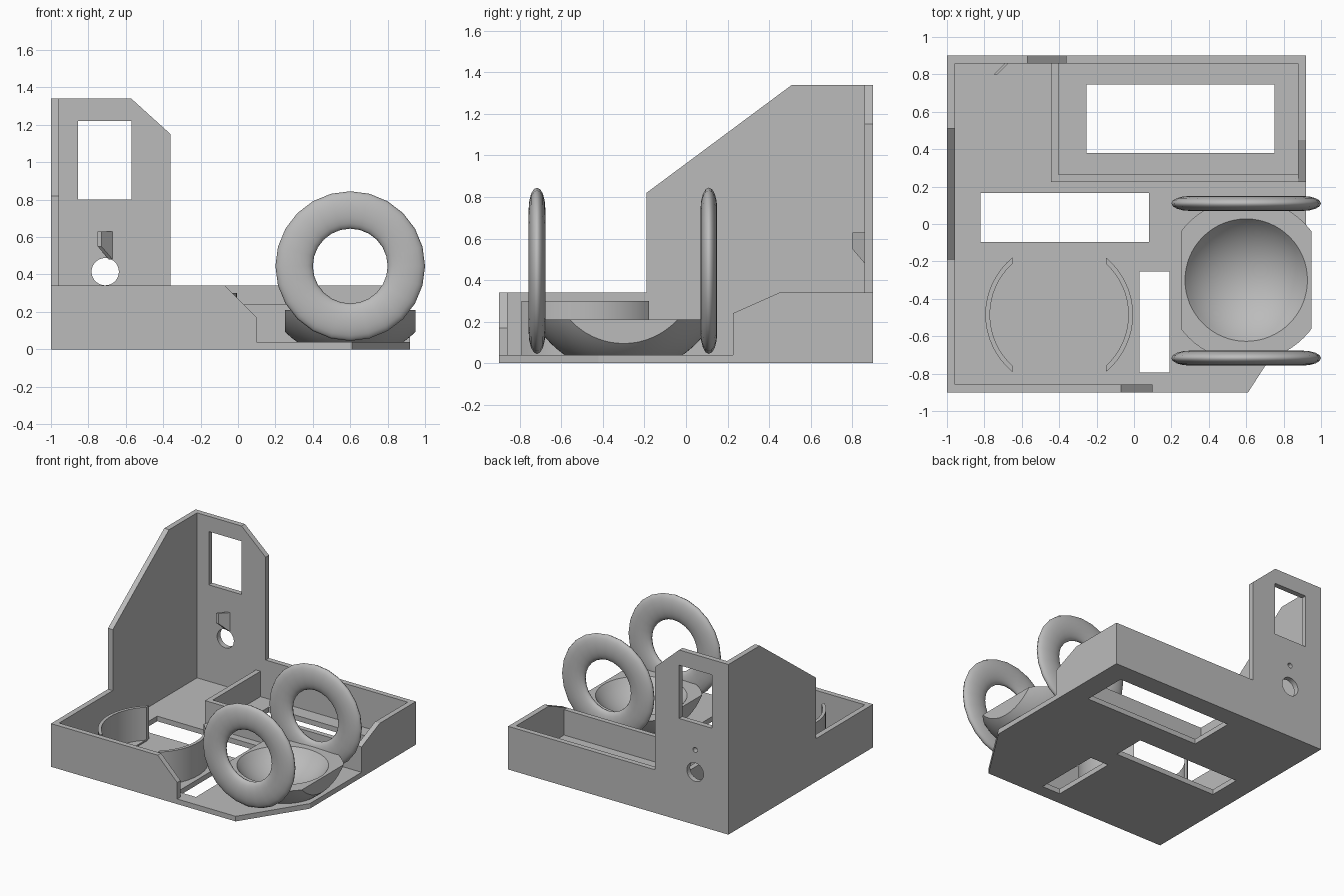
import bpy, bmesh
from math import pi, sin, cos, acos, sqrt, radians
from mathutils import Vector

if "Cube" in bpy.data.objects:
    bpy.data.objects.remove(bpy.data.objects["Cube"], do_unlink=True)

GREY = (0.5, 0.5, 0.5, 1)
grey = bpy.data.materials.new("plain_grey")
grey.use_nodes = True
grey.diffuse_color = GREY
grey.node_tree.nodes["Principled BSDF"].inputs["Base Color"].default_value = GREY


def activate(obj):
    bpy.ops.object.select_all(action="DESELECT")
    obj.select_set(True)
    bpy.context.view_layer.objects.active = obj


def finish(name, bm, smooth=None):
    bmesh.ops.recalc_face_normals(bm, faces=bm.faces[:])
    mesh = bpy.data.meshes.new(name)
    bm.to_mesh(mesh)
    bm.free()
    mesh.materials.append(grey)
    obj = bpy.data.objects.new(name, mesh)
    bpy.context.collection.objects.link(obj)
    if smooth:
        activate(obj)
        bpy.ops.object.shade_smooth_by_angle(angle=radians(smooth))
    return obj


def prism(name, axis, points, a, b, smooth=None, shear=None):
    """Extrude a 2D profile along an axis from a to b."""
    place = {"x": lambda p, t: (t, p[0], p[1]),
             "y": lambda p, t: (p[0], t, p[1]),
             "z": lambda p, t: (p[0], p[1], t)}[axis]
    bm = bmesh.new()
    face = bm.faces.new([bm.verts.new(place(p, a)) for p in points])
    new = bmesh.ops.extrude_face_region(bm, geom=[face])["geom"]
    step = Vector(place((0, 0), b - a))
    bmesh.ops.translate(bm, vec=step, verts=[v for v in new if isinstance(v, bmesh.types.BMVert)])
    if shear is not None:
        for v in bm.verts:
            v.co.x += v.co.y - shear
    return finish(name, bm, smooth)


def rect(u0, u1, v0, v1):
    return [(u0, v0), (u1, v0), (u1, v1), (u0, v1)]


def disc(u, v, r, n=32):
    return [(u + r * cos(2 * pi * i / n), v + r * sin(2 * pi * i / n)) for i in range(n)]


def cut(obj, axis, outline, a, b):
    """Cut a hole of the given outline through an object."""
    cutter = prism("cutter", axis, outline, a, b)
    cutter.hide_render = True
    mod = obj.modifiers.new("hole", "BOOLEAN")
    mod.operation = "DIFFERENCE"
    mod.solver = "EXACT"
    mod.object = cutter
    activate(obj)
    bpy.ops.object.modifier_apply(modifier=mod.name)
    bpy.data.objects.remove(cutter, do_unlink=True)


L, R, B, F = -1.0, 0.92, 0.9, -0.9       # outer sides
T, FLOOR, RIM = 0.042, 0.04, 0.34        # wall thickness, floor top, rim height

# Floor with a cut corner and three openings
base = prism("base_plate", "z",
             [(L, F), (0.61, F), (R, -0.42), (R, B), (L, B)], 0, FLOOR)
for hole in (rect(-0.82, 0.08, -0.095, 0.165),
             rect(0.03, 0.19, -0.795, -0.255),
             rect(-0.255, 0.75, 0.38, 0.745)):
    cut(base, "z", hole, -0.1, 0.1)

# Outer walls
prism("right_side_tall_wall", "x",
      [(F, FLOOR), (B, FLOOR), (B, 1.34), (0.51, 1.34), (-0.19, 0.82), (-0.19, RIM), (F, RIM)],
      L, L + T)
back = prism("back_wall", "y",
             [(L + T, FLOOR), (R, FLOOR), (R, RIM), (-0.36, RIM), (-0.36, 1.15),
              (-0.57, 1.34), (L + T, 1.34)], B - T, B)
cut(back, "y", rect(-0.855, -0.57, 0.8, 1.22), 0.8, 1)
cut(back, "y", disc(-0.71, 0.415, 0.073), 0.8, 1)
cut(back, "y", disc(-0.71, 0.59, 0.02, 16), 0.8, 1)
prism("front_wall", "y",
      [(L + T, FLOOR), (0.1, FLOOR), (0.1, 0.17), (-0.07, RIM), (L + T, RIM)], F, F + T)
prism("left_side_wall", "x",
      [(0.225, FLOOR), (B - T, FLOOR), (B - T, RIM), (0.45, RIM), (0.225, 0.24)], R - T, R)

# Inner tray partitions
prism("tray_side_partition", "z", rect(-0.445, -0.405, 0.225, B - T), FLOOR, 0.24)
prism("tray_front_partition", "z", rect(-0.405, R - T, 0.225, 0.265), FLOOR, 0.24)

# Slanted deflector on the back wall
prism("deflector", "x", [(0.8, 0.63), (0.86, 0.63), (0.86, 0.48), (0.8, 0.55)],
      -0.69, -0.67, shear=0.86)


# Pair of curved holder walls with a low strip across each
def arc(r, side, chord=0.25, n=16):
    half = acos(chord / r)
    angles = [half * (2 * i / n - 1) for i in range(n + 1)]
    return [(-0.4 + side * r * cos(t), -0.485 + r * sin(t)) for t in angles]


for side, label in ((-1, "right"), (1, "left")):
    prism(label + "_holder_wall", "z", arc(0.395, side) + arc(0.37, side)[::-1],
          FLOOR, 0.3, smooth=30)
    x = -0.4 + side * 0.245
    prism(label + "_holder_strip", "z", rect(x - 0.005, x + 0.005, -0.755, -0.215),
          FLOOR, FLOOR + 0.008)

# Shallow spherical bowl with flat left and right sides
CX, CY, CZ = 0.6, -0.3, 0.445
RIN, ROUT, TOP = 0.403, 0.495, 0.21


def sphere_arc(r, z0, z1, n=12):
    a0, a1 = acos((CZ - z0) / r), acos((CZ - z1) / r)
    angles = [a0 + (a1 - a0) * i / n for i in range(n + 1)]
    return [(r * sin(t), CZ - r * cos(t)) for t in angles]


profile = sphere_arc(RIN, CZ - RIN, TOP) + sphere_arc(ROUT, TOP, FLOOR) + [(0, FLOOR)]
bm = bmesh.new()
ring = [bm.verts.new((CX + r, CY, z)) for r, z in profile]
edges = [bm.edges.new(pair) for pair in zip(ring, ring[1:])]
bmesh.ops.spin(bm, geom=ring + edges, cent=(CX, CY, 0), axis=(0, 0, 1),
               angle=2 * pi, steps=64, use_merge=True)
bmesh.ops.remove_doubles(bm, verts=bm.verts[:], dist=0.0005)
for side in (-1, 1):
    result = bmesh.ops.bisect_plane(bm, geom=bm.verts[:] + bm.edges[:] + bm.faces[:],
                                    plane_co=(CX + side * 0.35, CY, 0),
                                    plane_no=(side, 0, 0), clear_outer=True)
    rim = [e for e in result["geom_cut"] if isinstance(e, bmesh.types.BMEdge)]
    bmesh.ops.edgenet_fill(bm, edges=rim)
finish("bowl", bm, smooth=25)

# Two flattened rings either side of the bowl
for y, label in ((-0.717, "front_ring"), (0.11, "back_ring")):
    bpy.ops.mesh.primitive_torus_add(location=(CX, y, CZ), rotation=(pi / 2, 0, 0),
                                     major_segments=24, minor_segments=16,
                                     major_radius=0.3, minor_radius=0.1)
    torus = bpy.context.object
    torus.name = label
    torus.scale.z = 0.4
    torus.data.materials.append(grey)
    bpy.ops.object.shade_smooth()
